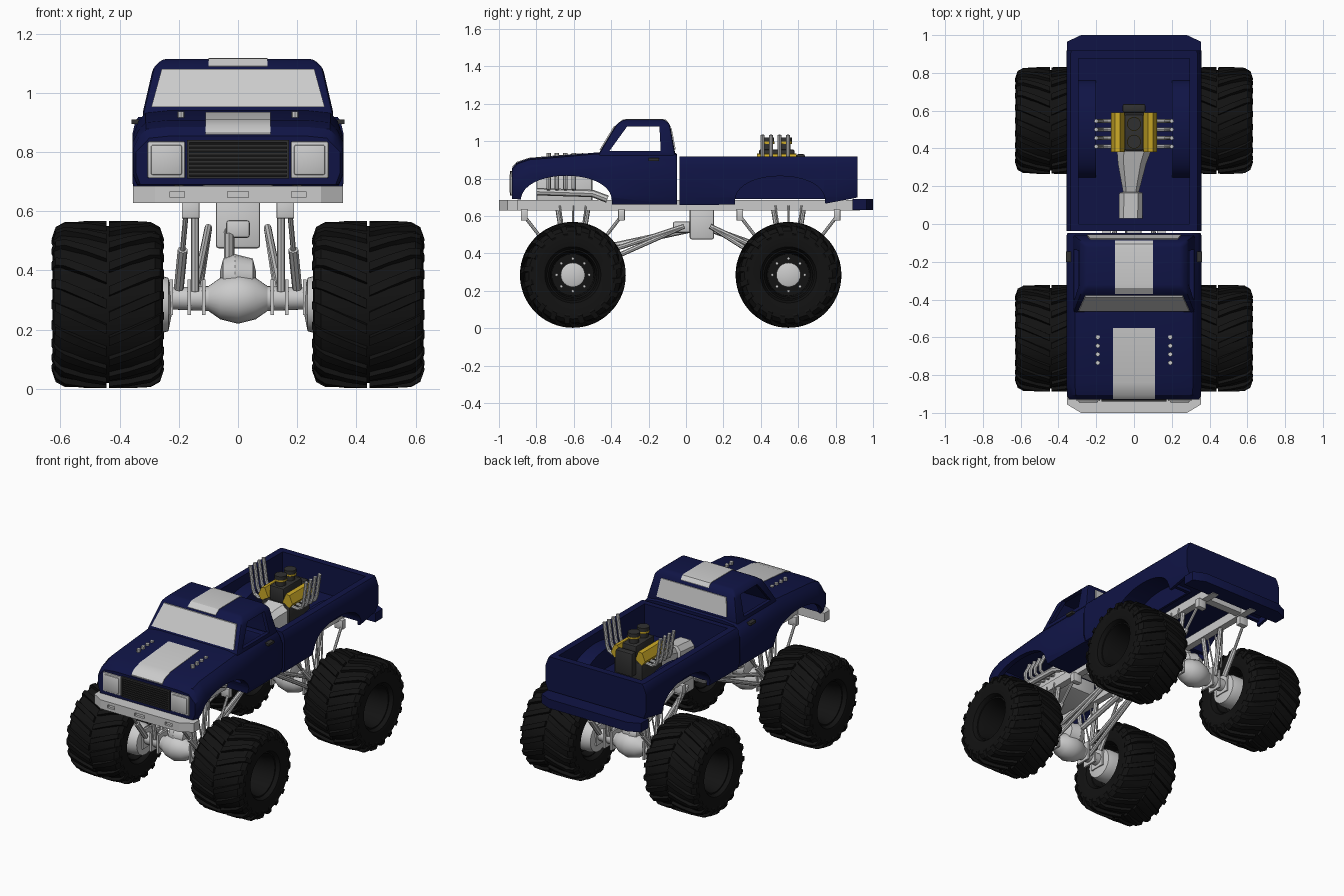
import bpy, bmesh
from math import sin, cos, pi, radians

if "Cube" in bpy.data.objects:
    bpy.data.objects.remove(bpy.data.objects["Cube"])

def mat(name, c):
    m = bpy.data.materials.new(name)
    m.diffuse_color = (*c, 1)
    m.use_nodes = True
    m.node_tree.nodes["Principled BSDF"].inputs["Base Color"].default_value = m.diffuse_color
    return m
BLUE = mat("blue_paint", (0.005, 0.007, 0.06))
BLACK = mat("rubber", (0.006, 0.006, 0.006))
DARK = mat("dark_metal", (0.03, 0.03, 0.03))
LIGHT = mat("light_trim", (0.75, 0.75, 0.75))
YELLOW = mat("yellow_cover", (0.6, 0.4, 0.02))

# ---- helpers ----
def lofts(name, groups, m=None, closed=False):
    """Skin each group of equal-sized rings; cap the ends unless closed."""
    bm = bmesh.new()
    for rings in groups:
        vs = [[bm.verts.new(p) for p in r] for r in rings]
        n, k = len(vs[0]), len(vs)
        for i in range(k if closed else k - 1):
            a, b = vs[i], vs[(i + 1) % k]
            for j in range(n):
                bm.faces.new((a[j], a[(j + 1) % n], b[(j + 1) % n], b[j]))
        if not closed:
            bm.faces.new(vs[0])
            bm.faces.new(vs[-1])
    bmesh.ops.recalc_face_normals(bm, faces=bm.faces)
    me = bpy.data.meshes.new(name)
    bm.to_mesh(me)
    bm.free()
    o = bpy.data.objects.new(name, me)
    bpy.context.collection.objects.link(o)
    if m:
        me.materials.append(m)
    return o

def prism(name, pts, axis, a, b, m=None):
    put = {'x': lambda p, t: (t, *p), 'y': lambda p, t: (p[0], t, p[1]), 'z': lambda p, t: (*p, t)}[axis]
    return lofts(name, [[[put(p, t) for p in pts] for t in (a, b)]], m)

def boxrings(x0, x1, y0, y1, z0, z1):
    return [[(x0, y0, z), (x1, y0, z), (x1, y1, z), (x0, y1, z)] for z in (z0, z1)]

def boxes(name, dims, m=None, bevel=0):
    o = lofts(name, [boxrings(*d) for d in dims], m)
    if bevel:
        modify(o, 'BEVEL', width=bevel, segments=2)
    return o

def modify(o, kind, **kw):
    md = o.modifiers.new(kind, kind)
    for k, v in kw.items():
        setattr(md, k, v)
    bpy.context.view_layer.objects.active = o
    bpy.ops.object.modifier_apply(modifier=md.name)

def cut(targets, cutter):
    for o in targets:
        modify(o, 'BOOLEAN', object=cutter, operation='DIFFERENCE', solver='EXACT')
    bpy.data.objects.remove(cutter)

def lathe(name, prof, y, z, m=None, n=40, closed=False):
    return lofts(name, [[[(x, y + r * sin(2 * pi * i / n), z + r * cos(2 * pi * i / n))
                          for i in range(n)] for x, r in prof]], m, closed)

def tubes(name, paths, r, m=None):
    cu = bpy.data.curves.new(name, 'CURVE')
    cu.dimensions, cu.bevel_depth, cu.bevel_resolution, cu.use_fill_caps = '3D', r, 2, True
    for p in paths:
        s = cu.splines.new('POLY')
        s.points.add(len(p) - 1)
        for q, c in zip(s.points, p):
            q.co = (*c, 1)
    o = bpy.data.objects.new(name, cu)
    bpy.context.collection.objects.link(o)
    if m:
        cu.materials.append(m)
    bpy.ops.object.select_all(action='DESELECT')
    o.select_set(True)
    bpy.context.view_layer.objects.active = o
    bpy.ops.object.convert(target='MESH')

def rect(x0, x1, y0, y1, z):
    return [(x0, y0, z), (x1, y0, z), (x1, y1, z), (x0, y1, z)]

def body_ring(y, zb, w, zs, zt):
    h = [(w - .015, zb), (w, zb + .04), (w, zs), (w - .02, zt - .035), (w - .045, zt - .008), (w - .12, zt)]
    return [(x, y, z) for x, z in h] + [(-x, y, z) for x, z in reversed(h)]

def arch(yc, a, b, z=.665, n=20):
    return [(yc + a * cos(pi * i / n), z + b * sin(pi * i / n) ** .8) for i in range(n + 1)] + \
           [(yc - a, .5), (yc + a, .5)]

# ---- cab and hood ----
lower = lofts("hood_and_doors", [[body_ring(*s) for s in (
    (-.93, .69, .345, .80, .855), (-.905, .69, .355, .81, .885), (-.84, .68, .357, .83, .908),
    (-.47, .66, .357, .85, .94), (-.06, .66, .357, .85, .94), (-.048, .66, .352, .85, .93))]], BLUE)
upper = lofts("cab_roof", [[rect(-.325, .325, -.475, -.055, .92), rect(-.287, .287, -.375, -.085, 1.085),
                            rect(-.255, .255, -.335, -.11, 1.115)]], BLUE)
modify(upper, 'BEVEL', width=.014, segments=2)
cut([lower, upper], lofts("cabin_cutter", [[rect(-.31, .31, -.42, -.09, .72), rect(-.3, .3, -.445, -.085, .925),
                                            rect(-.262, .262, -.355, -.11, 1.085)]]))
cut([upper], prism("window_cutter", [(-.41, .947), (-.315, 1.078), (-.142, 1.078), (-.135, .947)], 'x', -.5, .5))
cut([lower], prism("arch_cutter", arch(-.64, .245, .15), 'x', -.5, .5))
cut([lower], boxes("bay_cutter", [(-.325, .325, -.89, -.45, .6, .86)]))

def pane(name, z0, z1, x0, x1, y0, y1, d, m=None):
    a = [(-x0, y0, z0), (x0, y0, z0), (x1, y1, z1), (-x1, y1, z1)]
    return lofts(name, [[a, [(x, y + d, z) for x, y, z in a]]], m)
pane("windshield", .952, 1.08, .293, .258, -.463, -.386, .012)
pane("rear_window", .955, 1.07, .25, .232, -.055, -.077, -.01)
boxes("bench_seat", [(-.28, .28, -.3, -.12, .72, .8), (-.28, .28, -.15, -.1, .8, .93)], BLUE, .01)
boxes("door_handles", [(s * .345 - .015, s * .345 + .015, -.2, -.145, .895, .91) for s in (1, -1)], DARK)

def stripe(name, w, line):
    lofts(name, [[[(x, y, z + d) for x, d in ((-w, -.006), (w, -.006), (w, .003), (-w, .003))]
                  for y, z in line]], LIGHT)
stripe("hood_stripe", .11, [(-.927, .862), (-.905, .886), (-.84, .908), (-.55, .933)])
stripe("roof_stripe", .1, [(-.37, 1.088), (-.338, 1.113), (-.32, 1.115), (-.125, 1.115), (-.107, 1.112), (-.088, 1.088)])

# ---- nose: grille, headlights, bumpers ----
boxes("grille_back", [(-.168, .168, -.934, -.92, .715, .835)], BLACK)
boxes("grille_frame", [(-.172, .172, -.94, -.925, z, z + .008) for z in (.71, .832)] +
      [(s * .168 - .004, s * .168 + .004, -.94, -.925, .71, .84) for s in (1, -1)], DARK)
boxes("grille_slats", [(-.165, .165, -.938, -.93, .724 + i * .0135, .729 + i * .0135) for i in range(8)], DARK)
boxes("headlight_frames", [(s * .242 - .063, s * .242 + .063, -.938, -.92, .712, .835) for s in (1, -1)], None, .004)
boxes("headlights", [(s * .242 - .053, s * .242 + .053, -.945, -.925, .722, .825) for s in (1, -1)], LIGHT, .008)
bump = prism("front_bumper", [(-.355, -.9), (-.355, -.955), (-.28, -1), (.28, -1), (.355, -.955), (.355, -.9)],
             'z', .628, .686)
cut([bump], boxes("slot_cutter", [(c - w, c + w, -1.1, -.985, .647, .667) for c, w in ((-.205, .025), (0, .036), (.205, .025))]))
prism("rear_bumper", [(-.355, .89), (-.355, .965), (-.28, 1), (.28, 1), (.355, .965), (.355, .89)], 'z', .632, .69, BLUE)

# ---- cargo bed ----
bed = lofts("cargo_bed", [[[(x, y, z) for x, z in ((w, zb), (.357, zb + .04), (.357, .86), (w, .905), (w - .01, .918),
            (.01 - w, .918), (-w, .905), (-.357, .86), (-.357, zb + .04), (-w, zb))]
            for y, zb, w in ((-.036, .658, .347), (.74, .665, .347), (.9, .695, .347), (.918, .70, .34))]], BLUE)
cut([bed], boxes("bed_cutter", [(-.295, .295, 0, .875, .73, 1.1)]))
cut([bed], boxes("under_cutter", [(-.33, .33, -.01, .88, .5, .71)]))
for s in (1, -1):
    well = prism("wheel_well", arch(.503, .262, .165, .69)[:21], 'x', s * .2, s * .335, BLUE)
    cut([well, bed], prism("well_cutter", arch(.503, .242, .148), 'x', s * .215, s * .5))

# ---- chassis ----
AX = (-.605, .548)
Z = .285
boxes("frame_rails", [(s * .145 - .022, s * .145 + .022, -.93, .93, .628, .684) for s in (1, -1)] +
      [(-.125, .125, y - .025, y + .025, .635, .675) for y in (-.87, -.33, 0, .28, .82)])
boxes("shock_hangers", [(s * .16 - .03, s * .16 + .03, y + d - .018, y + d + .018, .575, .635)
                        for s in (1, -1) for y in AX for d in (-.26, .26)], None, .005)
boxes("transfer_case", [(-.075, .075, .02, .15, .475, .64), (-.04, .04, -.07, .04, .51, .57)], None, .01)

for y0, k in zip(AX, (1, -1)):   # k points from the axle toward mid-truck
    lathe("axle", [(-.27, .035), (-.1, .042), (-.06, .07), (0, .085), (.06, .07), (.1, .042), (.27, .035)], y0, .305, n=24)
    lathe("differential", [(-.06, .02), (-.05, .06), (-.01, .075), (.05, .06), (.06, .02)], y0 + k * .03, .38, n=20)
    boxes("axle_brackets", [(s * x - .006, s * x + .006, y0 - .05, y0 + .05, .25, .37)
                            for s in (1, -1) for x in (.115, .165, .225)])
    tubes("driveshaft", [[(-.03, y0 + k * .08, .41), (-.03, .08 - k * .05, .53)]], .018)
    tubes("link_bars", [[(s * .14, y0, zz), (s * .1, .06 - k * .07, .545)] for s in (1, -1) for zz in (.35, .28)], .013)
    tubes("shock_bodies", [[(s * .2, y0 + d * .05, .34), (s * .187, y0 + d * .16, .47)] for s in (1, -1) for d in (1, -1)], .017)
    tubes("shock_rods", [[(s * .187, y0 + d * .16, .47), (s * .175, y0 + d * .26, .6)] for s in (1, -1) for d in (1, -1)], .009)
    tubes("uprights", [[(s * .145, y0 + d * .03, .33), (s * .145, y0 + d * .08, .64)] for s in (1, -1) for d in (1, -1)], .014)
    tubes("limit_straps", [[(s * .19, y0 + d * .03, .4), (s * .17, y0 + d * .07, .655)] for s in (1, -1) for d in (-1, 0, 1)], .005)

# ---- wheels ----
half = [(.15, .135), (.178, .15), (.187, .19), (.182, .235), (.16, .257), (.08, .266)]
TIRE = half + [(-x, r) for x, r in reversed(half)]
LUG = [(.004, .283), (.07, .283), (.145, .279), (.176, .262), (.19, .222)]
def lug(xc, y, side, a0):
    rings = []
    for x, r in LUG:
        a, h = a0 + .3 * x / .19, .07
        rings.append([(xc + side * min(x, .19 if q == r else .17), y + q * sin(b), Z + q * cos(b))
                      for q, b in ((r - .04, a - h), (r - .04, a + h), (r, a + h * .8), (r, a - h * .8))])
    return rings
for y in AX:
    for s in (1, -1):
        c = s * .44
        lathe("tire", [(c + x, r) for x, r in TIRE], y, Z, BLACK, 48, True)
        lofts("tread_lugs", [lug(c, y, d, 2 * pi * (i + (d > 0) / 2) / 20) for i in range(20) for d in (1, -1)], BLACK)
        lathe("rim", [(c + s * x, r) for x, r in ((-.1, .01), (-.1, .115), (-.15, .13), (-.15, .14), (.155, .14),
                      (.155, .13), (.1, .118), (-.07, .112), (-.07, .01))], y, Z, BLACK, 40)
        lathe("hub", [(c + s * x, r) for x, r in ((-.08, .065), (-.03, .065), (-.025, .055))], y, Z, n=24)
        lathe("brake_drum", [(c + s * x, r) for x, r in ((-.215, .04), (-.205, .09), (-.17, .1), (-.09, .1))], y, Z, n=32)
        tubes("wheel_bolts", [[(c - s * .08, y + .087 * sin(i * pi / 4), Z + .087 * cos(i * pi / 4)),
                               (c - s * .055, y + .087 * sin(i * pi / 4), Z + .087 * cos(i * pi / 4))] for i in range(8)], .008)

# ---- front headers under and through the hood ----
boxes("front_engine", [(-.12, .12, -.8, -.5, .65, .83)], None, .015)
tubes("front_headers", [[(s * .11, y, .76), (s * .19, y, .735), (s * .225, y, .75), (s * .225, y, .79), (s * .195, y, .85),
                         (s * .192, y, .937)] for s in (1, -1) for y in (-.735, -.69, -.645, -.6)], .012)
tubes("header_collector", [[(s * .2, -.8, .73), (s * .2, -.5, .72), (s * .2, -.42, .69)] for s in (1, -1)], .02)

# ---- bed engine ----
boxes("engine_block", [(-.1, .1, .38, .59, .72, .86), (-.05, .05, .39, .58, .86, .955), (-.06, .06, .59, .635, .78, .93)], DARK, .008)
for s in (1, -1):
    prism("valve_cover", [(s * .05, .875), (s * .075, .935), (s * .1, .93), (s * .122, .88), (s * .1, .85)], 'y', .38, .59, YELLOW)
for y in (.435, .53):
    for nm, r, z0, z1, m in (("carburetor", .03, .95, .985, DARK), ("intake_ring", .038, .985, .997, YELLOW),
                             ("intake_cap", .036, .997, 1.02, DARK)):
        prism(nm, [(r * cos(i * pi / 10), y + r * sin(i * pi / 10)) for i in range(20)], 'z', z0, z1, m)
tubes("stack_pipes", [[(s * .09, y, .85), (s * .14, y, .845), (s * .168, y, .86), (s * .18, y, .89), (s * .2, y, 1.033)]
                      for s in (1, -1) for y in (.41, .455, .5, .545)], .011, LIGHT)
lofts("gearbox", [[[(c - w, y, .725), (c + w, y, .725), (c + w, y, z - .03), (c + w * .6, y, z), (c - w * .6, y, z), (c - w, y, z - .03)]
      for y, c, w, z in ((.385, 0, .09, .86), (.32, -.01, .075, .84), (.17, -.016, .042, .79), (.165, -.016, .062, .8), (.03, -.018, .062, .79))]])

# ---- shading ----
bpy.ops.object.select_all(action='SELECT')
bpy.ops.object.shade_smooth_by_angle(angle=radians(30))
